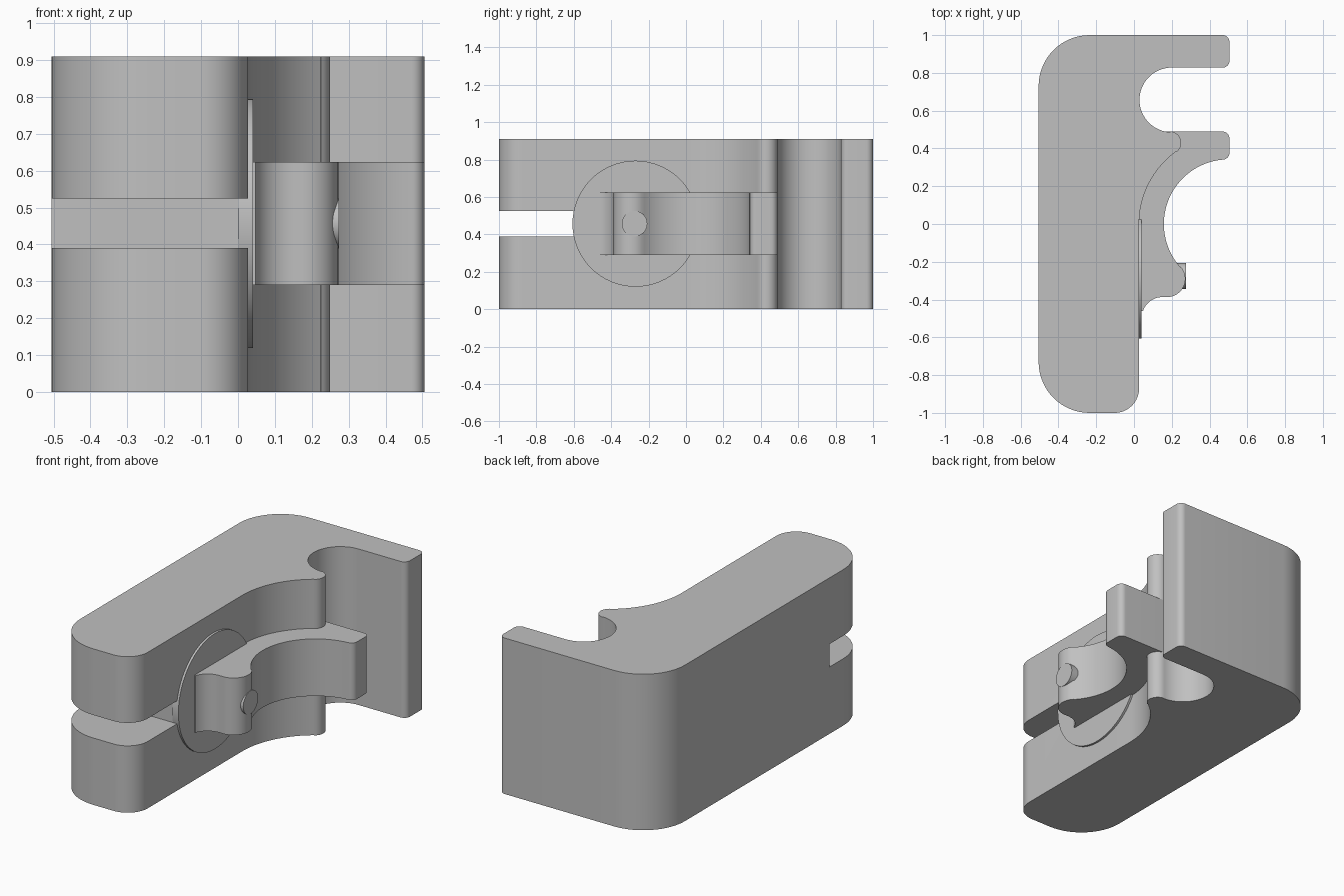
import bpy, bmesh
from math import cos, sin, radians, pi
from mathutils import Matrix

cube = bpy.data.objects.get("Cube")
if cube:
    bpy.data.objects.remove(cube, do_unlink=True)

grey = bpy.data.materials.new("light_grey")
grey.use_nodes = True
colour = (0.53, 0.53, 0.53, 1)
grey.diffuse_color = colour
grey.node_tree.nodes["Principled BSDF"].inputs["Base Color"].default_value = colour

HEIGHT, MID = 0.91, 0.457


def arc(cx, cy, r, start, end, n=16):
    """Points along an arc, angles in degrees."""
    angles = [radians(start + (end - start) * i / n) for i in range(n + 1)]
    return [(cx + r * cos(a), cy + r * sin(a)) for a in angles]


def finish(name, bm):
    bmesh.ops.recalc_face_normals(bm, faces=bm.faces)
    mesh = bpy.data.meshes.new(name)
    bm.to_mesh(mesh)
    bm.free()
    mesh.materials.append(grey)
    obj = bpy.data.objects.new(name, mesh)
    bpy.context.collection.objects.link(obj)
    return obj


def extrude(name, outline, z0, z1):
    bm = bmesh.new()
    face = bm.faces.new([bm.verts.new((x, y, z0)) for x, y in outline])
    new = bmesh.ops.extrude_face_region(bm, geom=[face])["geom"]
    bmesh.ops.translate(bm, vec=(0, 0, z1 - z0),
                        verts=[v for v in new if isinstance(v, bmesh.types.BMVert)])
    return finish(name, bm)


def disc(name, x0, x1, y, r):
    """Cylinder lying along x at mid height."""
    bm = bmesh.new()
    place = Matrix.Translation(((x0 + x1) / 2, y, MID)) @ Matrix.Rotation(pi / 2, 4, "Y")
    bmesh.ops.create_cone(bm, cap_ends=True, segments=64, radius1=r, radius2=r,
                          depth=x1 - x0, matrix=place)
    return finish(name, bm)


def shade(obj):
    bpy.ops.object.select_all(action="DESELECT")
    obj.select_set(True)
    bpy.context.view_layer.objects.active = obj
    bpy.ops.object.shade_smooth_by_angle(angle=radians(30))


# Main block with a rounded notch and a long end flange
block_outline = (
    arc(-0.235, -0.73, 0.27, 180, 270)
    + arc(-0.103, -0.87, 0.13, 270, 360)
    + arc(0.5, 0, 0.473, 180, 125.8, 24)
    + arc(0.19, 0.43, 0.06, -54.2, 90)
    + arc(0.2, 0.657, 0.171, 270, 90, 32)
    + arc(0.47, 0.863, 0.035, 270, 360, 8)
    + arc(0.47, 0.965, 0.035, 0, 90, 8)
    + arc(-0.235, 0.73, 0.27, 90, 180)
)
block = extrude("main_block", block_outline, 0, HEIGHT)

# Horizontal slot through the front end
cutter = extrude("slot_cutter", [(-1, -1.5), (1, -1.5), (1, -0.6), (-1, -0.6)], 0.39, 0.524)
cutter.hide_render = True
cut = block.modifiers.new("slot", "BOOLEAN")
cut.operation = "DIFFERENCE"
cut.solver = "EXACT"
cut.object = cutter
bpy.context.view_layer.objects.active = block
bpy.ops.object.modifier_apply(modifier=cut.name)
bpy.data.objects.remove(cutter, do_unlink=True)

# Curved clip arm with a rounded lip
clip_outline = (
    [(0, 0.489), (0, -0.46)]
    + arc(0.15, -0.495, 0.108, 161, 90, 10)
    + arc(0.175, -0.29, 0.097, 270, 401.7)
    + arc(0.5, 0, 0.342, 221.7, 95, 32)
    + arc(0.47, 0.376, 0.035, 270, 360, 8)
    + arc(0.47, 0.454, 0.035, 0, 90, 8)
)
clip = extrude("clip_arm", clip_outline, 0.29, 0.623)

# Thin round pad under the clip and the small peg in its lip
pad = disc("round_pad", 0.0, 0.04, -0.27, 0.337)
peg = disc("lip_peg", 0.15, 0.274, -0.275, 0.068)

for part in (block, clip, pad, peg):
    shade(part)
